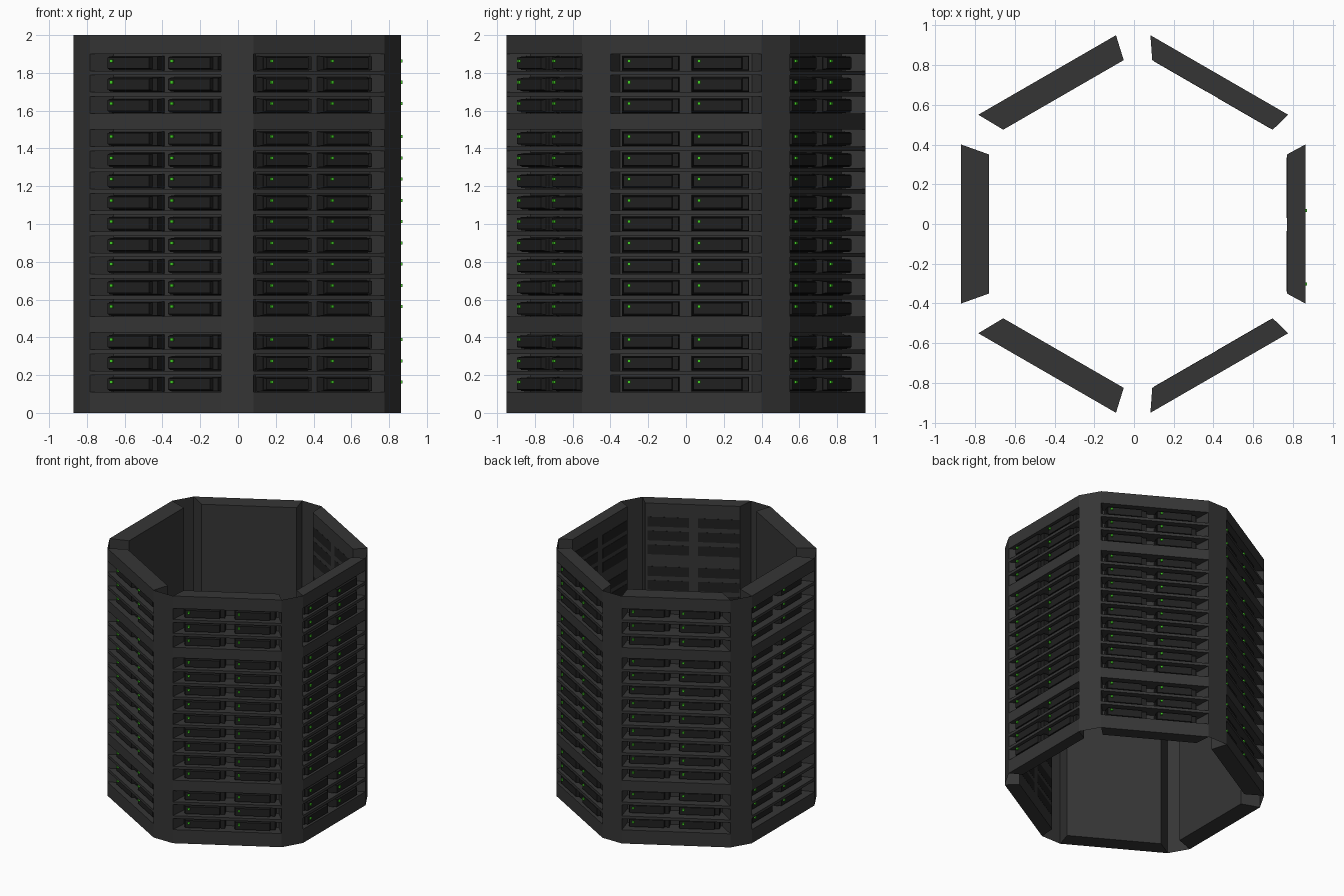
import bpy, bmesh, math
from mathutils import Vector

if "Cube" in bpy.data.objects:
    bpy.data.objects.remove(bpy.data.objects["Cube"])

OUT_R, OUT_W, OUT_X = 0.866, 0.40, -0.004   # outer hexagon: apothem, half width, x centre
IN_R, IN_W, IN_X = 0.75, 0.35, 0.02         # inner hexagon
DRIVE_X = 0.016
H = 2.0
SLOT_H = 0.09
STEP = 0.1125
ROWS = ([0.155 + i * STEP for i in range(3)] + [0.555 + i * STEP for i in range(9)]
        + [1.63 + i * STEP for i in range(3)])


def material(name, rgb):
    m = bpy.data.materials.new(name)
    m.diffuse_color = (*rgb, 1)
    m.use_nodes = True
    m.node_tree.nodes["Principled BSDF"].inputs["Base Color"].default_value = m.diffuse_color
    return m


CASE = material("case_dark_grey", (0.036, 0.036, 0.036))
DRIVE = material("drive_black", (0.014, 0.014, 0.014))
GREEN = material("light_green", (0.06, 0.65, 0.02))


def place(angle, r, u, z, cx):
    """Point at distance r along the panel normal and u to its right."""
    c, s = math.cos(angle), math.sin(angle)
    return Vector((cx + r * c - u * s, r * s + u * c, z))


def finish(bm, name, mat):
    bmesh.ops.remove_doubles(bm, verts=bm.verts, dist=1e-5)
    bmesh.ops.recalc_face_normals(bm, faces=bm.faces)
    me = bpy.data.meshes.new(name)
    bm.to_mesh(me)
    bm.free()
    me.materials.append(mat)
    ob = bpy.data.objects.new(name, me)
    bpy.context.collection.objects.link(ob)
    return ob


def quad(bm, pts):
    bm.faces.new([bm.verts.new(p) for p in pts])


def block(bm, a, u0, u1, z0, z1, r0, r1, inset=0.0):
    """Box on a panel from depth r0 to r1, front optionally tapered, no lost sides."""
    back = [bm.verts.new(place(a, r0, u, z, DRIVE_X))
            for u, z in ((u0, z0), (u1, z0), (u1, z1), (u0, z1))]
    i = inset
    front = [bm.verts.new(place(a, r1, u, z, DRIVE_X))
             for u, z in ((u0 + i, z0 + i), (u1 - i, z0 + i), (u1 - i, z1 - i), (u0 + i, z1 - i))]
    bm.faces.new(back[::-1])
    bm.faces.new(front)
    for k in range(4):
        n = (k + 1) % 4
        bm.faces.new((back[k], back[n], front[n], front[k]))


def rack_panel(a, name):
    """Trapezoid slab with full-width slots reaching its inner wall."""
    bm = bmesh.new()
    o = lambda u, z: place(a, OUT_R, u * OUT_W, z, OUT_X)
    n = lambda u, z: place(a, IN_R, u * IN_W, z, IN_X)
    shelf = lambda z: quad(bm, (o(-1, z), o(1, z), n(1, z), n(-1, z)))
    levels = [0.0]
    for z in ROWS:
        levels += [z - SLOT_H / 2, z + SLOT_H / 2]
    levels.append(H)
    for z in levels:
        shelf(z)
    for i, (z0, z1) in enumerate(zip(levels, levels[1:])):
        if i % 2 == 0:
            quad(bm, (o(-1, z0), o(1, z0), o(1, z1), o(-1, z1)))
        quad(bm, (n(-1, z0), n(-1, z1), n(1, z1), n(1, z0)))
        for s in (-1, 1):
            quad(bm, (o(s, z0), n(s, z0), n(s, z1), o(s, z1)))
    finish(bm, name, CASE)


def drives(a, name):
    """Two drives per slot, with raised faceplates and status lights."""
    bm, lights = bmesh.new(), bmesh.new()
    for z in ROWS:
        for u in (-0.34, 0.03):
            block(bm, a, u, u + 0.305, z - 0.043, z + 0.035, 0.751, 0.815, 0.004)
            block(bm, a, u + 0.005, u + 0.27, z - 0.037, z + 0.031, 0.80, 0.842, 0.005)
            block(lights, a, u + 0.030, u + 0.046, z, z + 0.016, 0.83, 0.854)
    finish(bm, name + "_drives", DRIVE)
    finish(lights, name + "_lights", GREEN)


def corner_strip(a, name):
    """Thin plate bridging the outer edges of two neighbouring panels."""
    b = a + math.pi / 3
    bm = bmesh.new()
    quad(bm, (place(a, OUT_R, OUT_W, 0, OUT_X), place(b, OUT_R, -OUT_W, 0, OUT_X),
              place(b, OUT_R, -OUT_W, H, OUT_X), place(a, OUT_R, OUT_W, H, OUT_X)))
    # make the plate face outward
    bm.normal_update()
    me = bpy.data.meshes.new(name)
    bm.to_mesh(me)
    bm.free()
    me.materials.append(CASE)
    bpy.context.collection.objects.link(bpy.data.objects.new(name, me))


# Six racks in a ring
for i in range(6):
    ang = i * math.pi / 3
    rack_panel(ang, f"rack_panel_{i + 1}")
    drives(ang, f"rack_{i + 1}")
    corner_strip(ang, f"corner_strip_{i + 1}")
